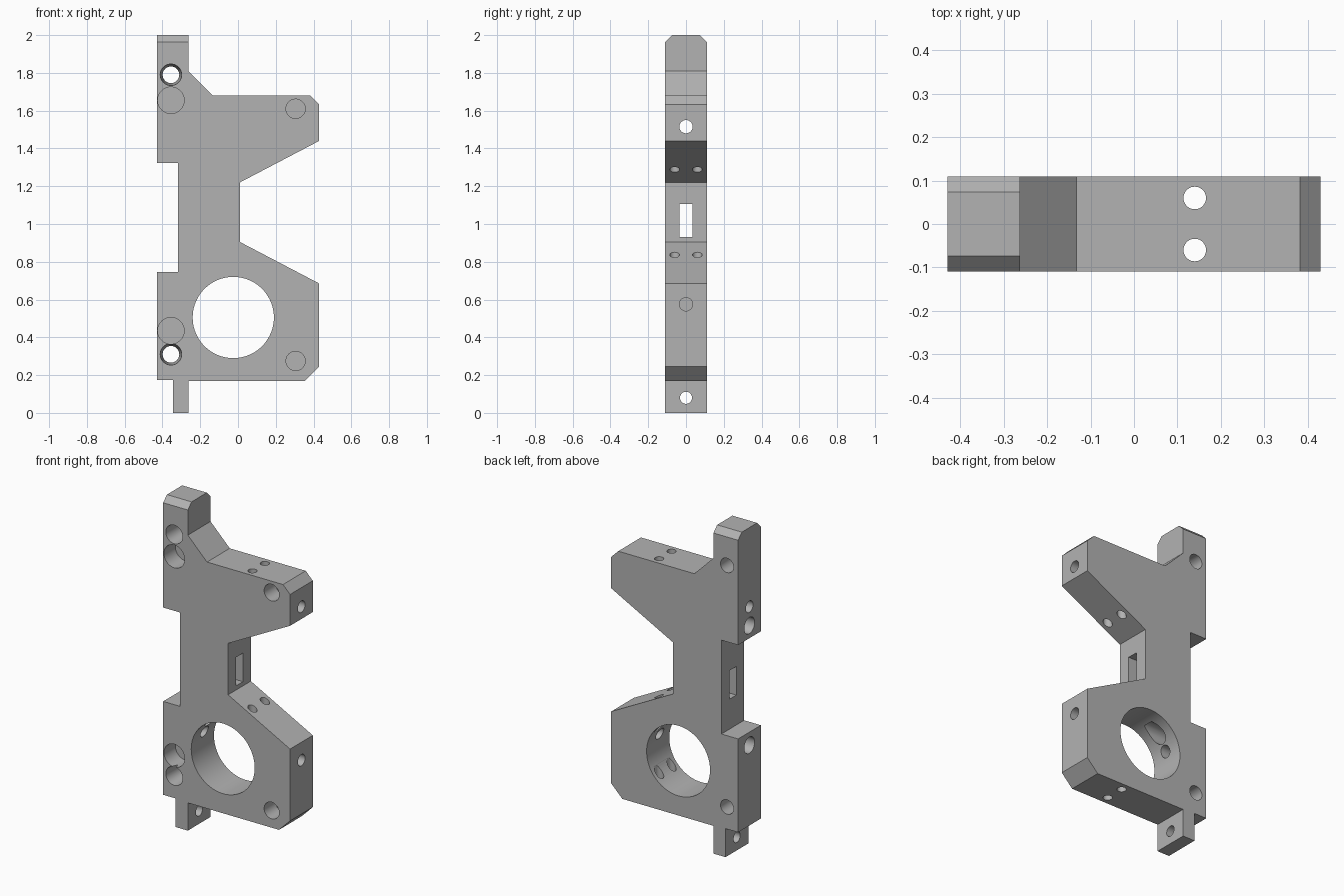
import bpy
import bmesh
from math import pi
from mathutils import Matrix, Vector

if "Cube" in bpy.data.objects:
    bpy.data.objects.remove(bpy.data.objects["Cube"])

HALF = 0.11  # half thickness of the plate

# Plain grey metal
grey = bpy.data.materials.new("grey_metal")
grey.use_nodes = True
colour = (0.45, 0.45, 0.45, 1)
grey.diffuse_color = colour
grey.node_tree.nodes["Principled BSDF"].inputs["Base Color"].default_value = colour


def make_object(name, bm):
    bmesh.ops.recalc_face_normals(bm, faces=bm.faces[:])
    mesh = bpy.data.meshes.new(name)
    bm.to_mesh(mesh)
    bm.free()
    obj = bpy.data.objects.new(name, mesh)
    bpy.context.collection.objects.link(obj)
    mesh.materials.append(grey)
    return obj


# Side outline of the bracket, clockwise from the top of the tall post
outline = [(-0.43, 2), (-0.263, 2), (-0.263, 1.81), (-0.133, 1.68), (0.382, 1.68),
           (0.43, 1.632), (0.43, 1.44), (0.01, 1.22), (0.01, 0.905), (0.43, 0.685),
           (0.43, 0.245), (0.355, 0.17), (-0.263, 0.17), (-0.263, 0), (-0.345, 0),
           (-0.345, 0.175), (-0.43, 0.175), (-0.43, 0.747), (-0.317, 0.747),
           (-0.317, 1.322), (-0.43, 1.322)]
bm = bmesh.new()
face = bm.faces.new([bm.verts.new((x, -HALF, z)) for x, z in outline])
extruded = bmesh.ops.extrude_face_region(bm, geom=[face])
bmesh.ops.translate(bm, vec=(0, 2 * HALF, 0),
                    verts=[v for v in extruded["geom"] if isinstance(v, bmesh.types.BMVert)])

# Chamfer the front and back top edges of the post
top = [e for e in bm.edges if all(v.co.z > 1.99 for v in e.verts)
       and abs(e.verts[0].co.y - e.verts[1].co.y) < 0.01]
bmesh.ops.bevel(bm, geom=top, offset=0.036, segments=1, affect='EDGES')
plate = make_object("bracket_plate", bm)


def cut(bm):
    cutter = make_object("cutter", bm)
    cutter.hide_render = True
    mod = plate.modifiers.new("cut", 'BOOLEAN')
    mod.operation = 'DIFFERENCE'
    mod.solver = 'EXACT'
    mod.object = cutter
    bpy.ops.object.modifier_apply(modifier=mod.name)
    bpy.data.objects.remove(cutter)


def drill(start, end, r1, r2=None, sides=40):
    a, b = Vector(start), Vector(end)
    bm = bmesh.new()
    turn = (b - a).to_track_quat('Z', 'Y').to_matrix().to_4x4()
    bmesh.ops.create_cone(bm, cap_ends=True, segments=sides, radius1=r1, radius2=r2 or r1,
                          depth=(b - a).length, matrix=Matrix.Translation((a + b) / 2) @ turn)
    cut(bm)


bpy.context.view_layer.objects.active = plate
plate.select_set(True)

# Large bore
drill((-0.025, -0.3, 0.505), (-0.025, 0.3, 0.505), 0.215, sides=80)

# Tapered through holes and wide blind pockets on the front
for z in (1.79, 0.31):
    drill((-0.355, -HALF - 0.001, z), (-0.355, HALF + 0.001, z), 0.057, 0.044)
for x, z, r in ((-0.355, 1.655, 0.07), (-0.355, 0.435, 0.07), (0.305, 1.61, 0.051), (0.305, 0.275, 0.051)):
    drill((x, -0.2, z), (x, 0, z), r)

# Cross holes through the width, and the one that stops short of the right face
drill((-0.6, 0, 1.515), (0.6, 0, 1.515), 0.035)
drill((-0.6, 0, 0.08), (0.6, 0, 0.08), 0.032)
drill((-0.42, 0, 0.575), (0.6, 0, 0.575), 0.035)

# Wider holes on the right face: blind above, into the bore below
drill((-0.6, 0, 1.4), (-0.28, 0, 1.4), 0.05)
drill((-0.6, 0, 0.667), (-0.1, 0, 0.667), 0.05)

# Pair of vertical holes through both arms
for y in (-0.06, 0.06):
    drill((0.14, y, -0.2), (0.14, y, 2.2), 0.026)

# Slot through the narrow waist
bm = bmesh.new()
bmesh.ops.create_cube(bm, size=1, matrix=Matrix.Translation((-0.15, 0, 1.018))
                      @ Matrix.Diagonal((0.8, 0.068, 0.175, 1)))
cut(bm)

bpy.ops.object.shade_smooth_by_angle(angle=pi / 6)
